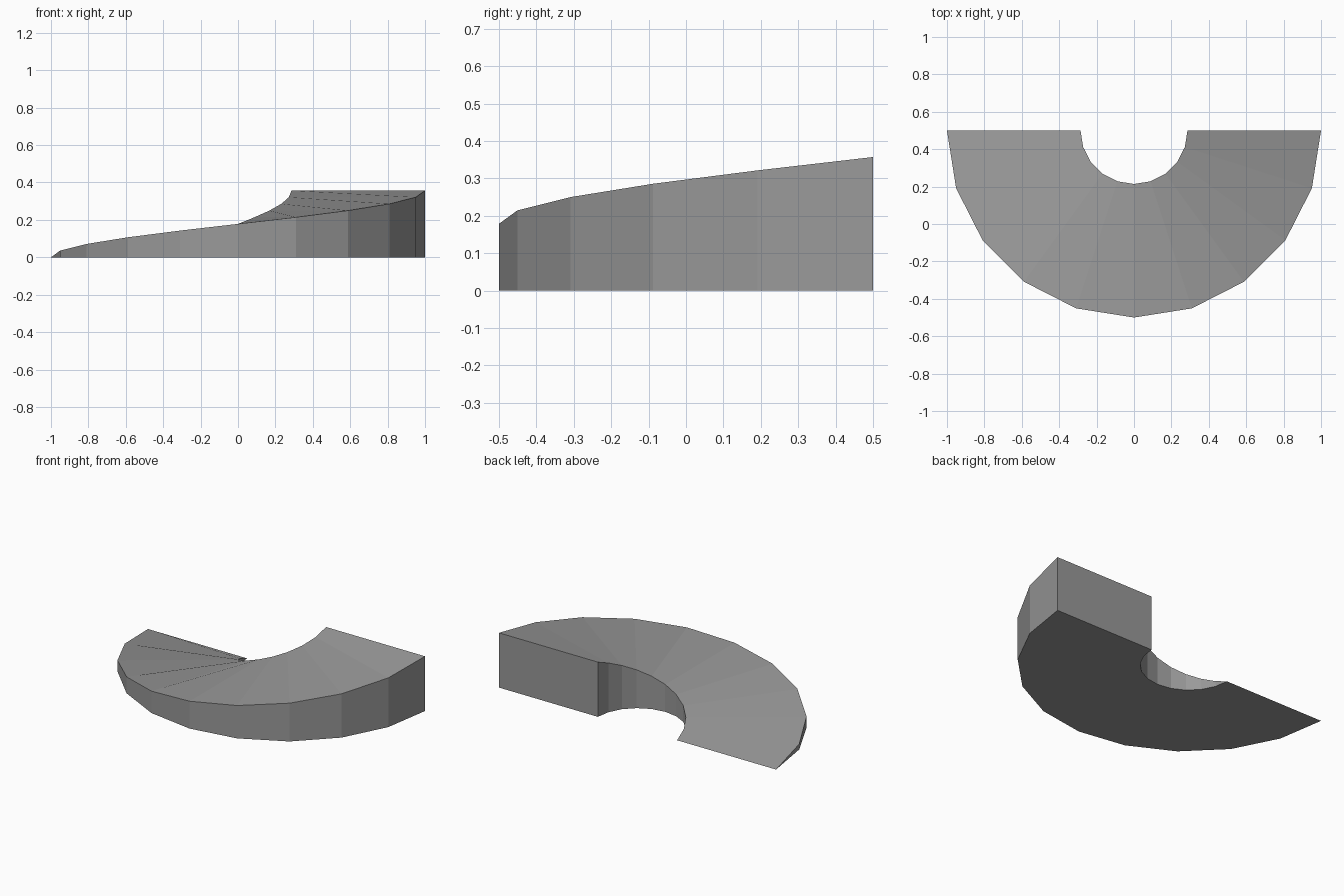
import bpy, bmesh
from math import cos, sin, pi

cube = bpy.data.objects.get("Cube")
if cube:
    bpy.data.objects.remove(cube, do_unlink=True)

STEPS = 10
OUTER, INNER = 1.0, 0.286
HEIGHT, CENTRE_Y = 0.357, 0.5

# Plain grey surface
grey = bpy.data.materials.new("grey")
grey.use_nodes = True
colour = (0.32, 0.32, 0.32, 1)
grey.diffuse_color = colour
grey.node_tree.nodes["Principled BSDF"].inputs["Base Color"].default_value = colour

# Half-ring ramp rising evenly from -x round the front to +x
bm = bmesh.new()
rings = []
for i in range(STEPS + 1):
    a = pi + pi * i / STEPS
    z = HEIGHT * i / STEPS
    bottom = [bm.verts.new((r * cos(a), CENTRE_Y + r * sin(a), 0)) for r in (INNER, OUTER)]
    # The low end tapers to a knife edge shared by top and bottom
    top = bottom if i == 0 else [bm.verts.new((v.co.x, v.co.y, z)) for v in bottom]
    rings.append((bottom[0], bottom[1], top[1], top[0]))

for a, b in zip(rings, rings[1:]):
    for j in range(4):
        k = (j + 1) % 4
        corners = list(dict.fromkeys((a[j], a[k], b[k], b[j])))
        if len(corners) > 2:
            bm.faces.new(corners)
bm.faces.new(rings[-1])  # tall end wall
bmesh.ops.recalc_face_normals(bm, faces=bm.faces)

mesh = bpy.data.meshes.new("curved_ramp")
bm.to_mesh(mesh)
bm.free()
mesh.materials.append(grey)
ramp = bpy.data.objects.new("curved_ramp", mesh)
bpy.context.collection.objects.link(ramp)
